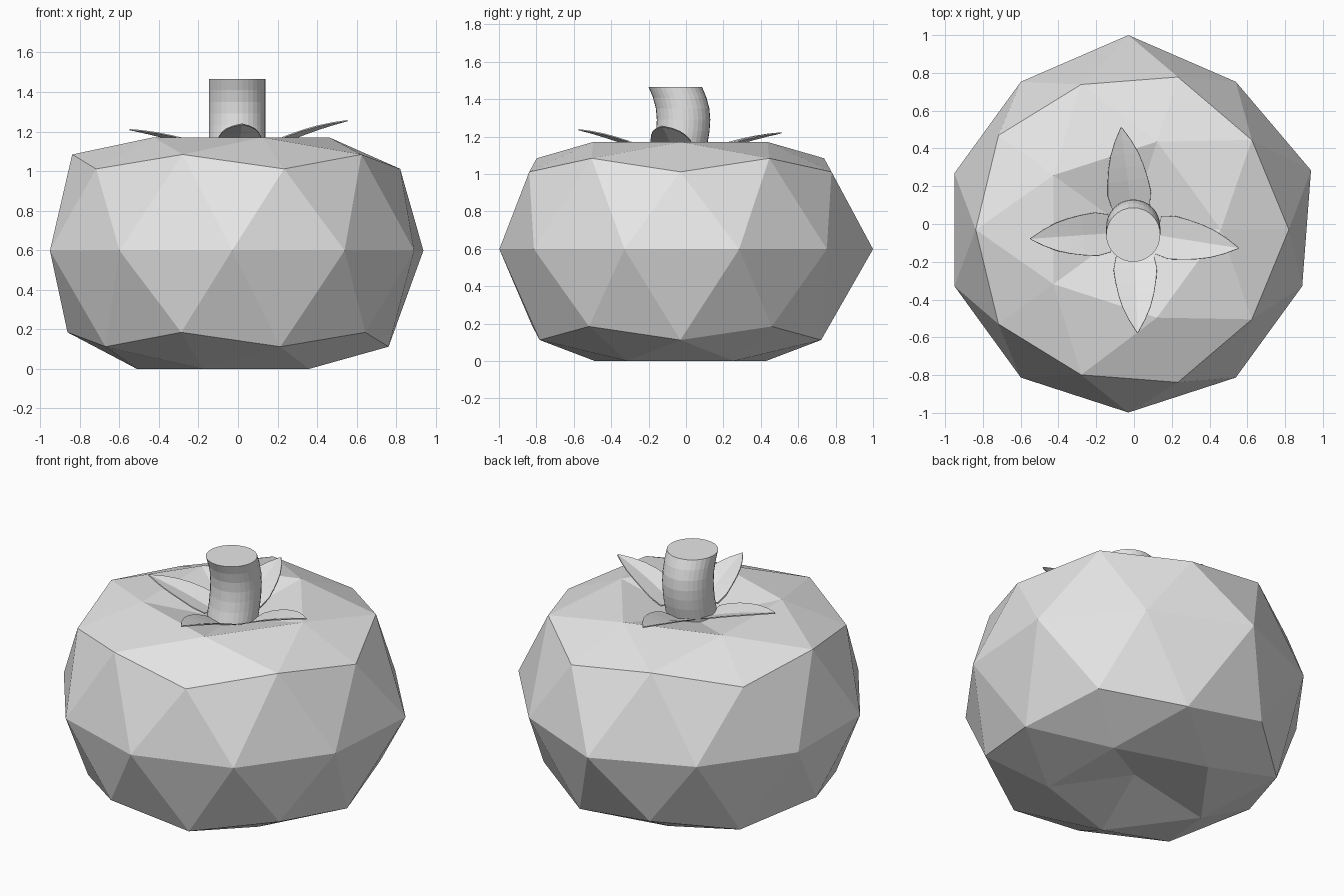
import bpy, bmesh, math
from mathutils import Vector

cube = bpy.data.objects.get("Cube")
if cube:
    bpy.data.objects.remove(cube, do_unlink=True)

grey = bpy.data.materials.new("plain_grey")
grey.use_nodes = True
grey.diffuse_color = (0.8, 0.8, 0.8, 1)
grey.node_tree.nodes["Principled BSDF"].inputs["Base Color"].default_value = (0.8, 0.8, 0.8, 1)


def add_object(name, bm):
    bmesh.ops.recalc_face_normals(bm, faces=bm.faces)
    mesh = bpy.data.meshes.new(name)
    bm.to_mesh(mesh)
    bm.free()
    mesh.materials.append(grey)
    obj = bpy.data.objects.new(name, mesh)
    bpy.context.collection.objects.link(obj)
    return obj


# Squat faceted body: a low-poly ball with pressed-in poles
bm = bmesh.new()
bmesh.ops.create_icosphere(bm, subdivisions=2, radius=1)
for v in bm.verts:
    x, y, z = v.co
    side = 1 if z > 0 else -1
    if abs(z) > 0.95:                       # sunken pole
        width, height = 1, 0.46 if z > 0 else -0.5
    elif abs(z) > 0.7:                      # flattened shoulder
        width, height = (0.932, 0.573) if z > 0 else (0.915, -0.598)
    elif abs(z) > 0.2:                      # rings either side of the middle
        width, height = 0.94 + 0.01 * side, z * 0.924
    else:                                   # middle ring, two corners stick out
        bulge = y > 0.95 or (x > 0.9 and y > 0)
        width, height = 1.03 if y > 0.95 else (1.017 if bulge else 0.968), 0
    v.co = (x * width - 0.03, y * width - 0.03, 0.598 + height)
add_object("body", bm)

# Curved stalk: circles swept along a gently bent path, cut flat on top
PATH = [(-0.06, 1.03), (-0.045, 1.1), (-0.027, 1.17), (-0.017, 1.23),
        (-0.013, 1.29), (-0.018, 1.35), (-0.034, 1.41), (-0.057, 1.465)]
SIDES = 32
bm = bmesh.new()
rings = []
for y, z in PATH:
    ring = []
    for i in range(SIDES):
        a = math.tau * i / SIDES
        ring.append(bm.verts.new((-0.004 + 0.143 * math.cos(a), y + 0.143 * math.sin(a), z)))
    rings.append(ring)
for low, high in zip(rings, rings[1:]):
    for i in range(SIDES):
        j = (i + 1) % SIDES
        bm.faces.new((low[i], low[j], high[j], high[i]))
bm.faces.new(rings[0][::-1])
bm.faces.new(rings[-1])
add_object("stalk", bm)

# Leaves: pointed, creased along the middle, rising outwards
OUTLINE = [(0.13, 0.1), (0.2, 0.115), (0.27, 0.107), (0.34, 0.094),
           (0.41, 0.074), (0.48, 0.043), (0.55, 0.003)]


def add_leaf(name, degrees, length, tip_z):
    a = math.radians(degrees)
    out = Vector((math.cos(a), math.sin(a), 0))
    across = Vector((-out.y, out.x, 0))
    bm = bmesh.new()
    rows = []
    for r, half in OUTLINE:
        t = (r - 0.13) / 0.42
        rise = 1.105 + (tip_z - 1.105) * (1.45 * t - 0.45 * t * t)
        base = Vector((0, -0.04, rise)) + out * (0.13 + t * (length - 0.13))
        row = []
        for s in (-1, -0.5, 0, 0.5, 1):
            lift = Vector((0, 0, 0.2 * half * (abs(s) - 0.5)))
            row.append(bm.verts.new(base + across * half * s + lift))
        rows.append(row)
    for inner, outer in zip(rows, rows[1:]):
        for k in range(4):
            bm.faces.new((inner[k], outer[k], outer[k + 1], inner[k + 1]))
    leaf = add_object(name, bm)
    thick = leaf.modifiers.new("thickness", 'SOLIDIFY')
    thick.thickness = 0.006
    thick.offset = 0


add_leaf("left_leaf", -9, 0.56, 1.255)
add_leaf("front_leaf", -88, 0.535, 1.237)
add_leaf("right_leaf", 184, 0.55, 1.21)
add_leaf("back_leaf", 97, 0.555, 1.22)
